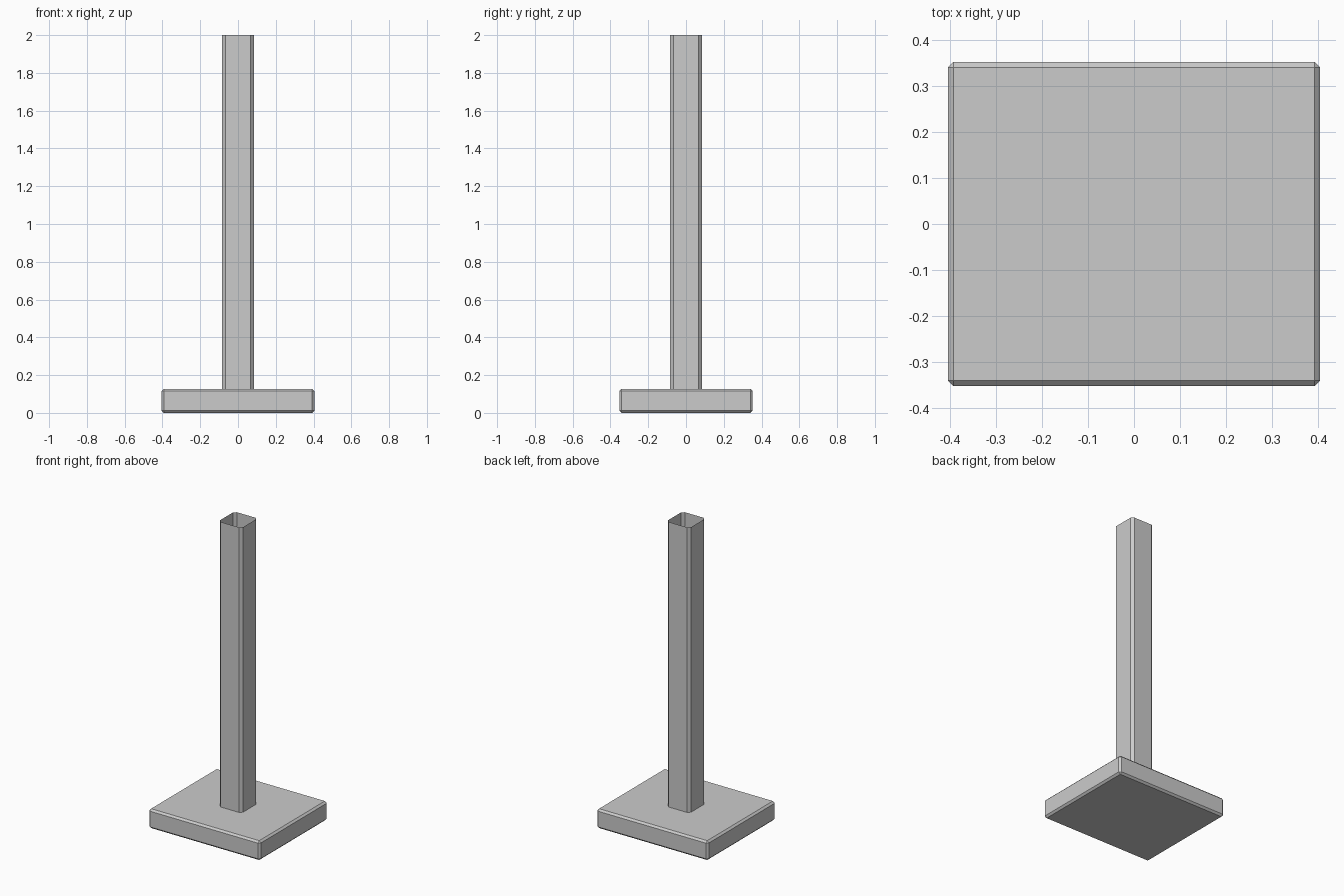
import bpy, bmesh

cube = bpy.data.objects.get("Cube")
if cube:
    bpy.data.objects.remove(cube, do_unlink=True)

GREY = (0.6, 0.6, 0.6, 1.0)
grey = bpy.data.materials.new("plain_grey")
grey.use_nodes = True
grey.diffuse_color = GREY
grey.node_tree.nodes["Principled BSDF"].inputs["Base Color"].default_value = GREY


def box(name, half_x, half_y, bottom, top, bevel, open_post=False):
    """Chamfered box; an open post has only its upright edges cut and no ends."""
    bm = bmesh.new()
    bmesh.ops.create_cube(bm, size=2)
    for v in bm.verts:
        v.co.x *= half_x
        v.co.y *= half_y
        v.co.z = top if v.co.z > 0 else bottom
    edges = bm.edges[:]
    if open_post:
        edges = [e for e in edges
                 if abs(e.verts[0].co.z - e.verts[1].co.z) > 0.01]
    bmesh.ops.bevel(bm, geom=edges, offset=bevel, segments=1,
                    affect='EDGES', profile=0.5)
    bm.normal_update()
    if open_post:
        ends = [f for f in bm.faces if abs(f.normal.z) > 0.9]
        bmesh.ops.delete(bm, geom=ends, context='FACES_ONLY')
    mesh = bpy.data.meshes.new(name)
    bm.to_mesh(mesh)
    bm.free()
    mesh.materials.append(grey)
    obj = bpy.data.objects.new(name, mesh)
    bpy.context.collection.objects.link(obj)
    return obj


# Flat foot with chamfered edges
box("base_plate", 0.405, 0.353, 0.0, 0.127, 0.012)

# Thin-walled hollow square post standing on the foot
box("hollow_post", 0.084, 0.084, 0.127, 2.0, 0.017, open_post=True)
